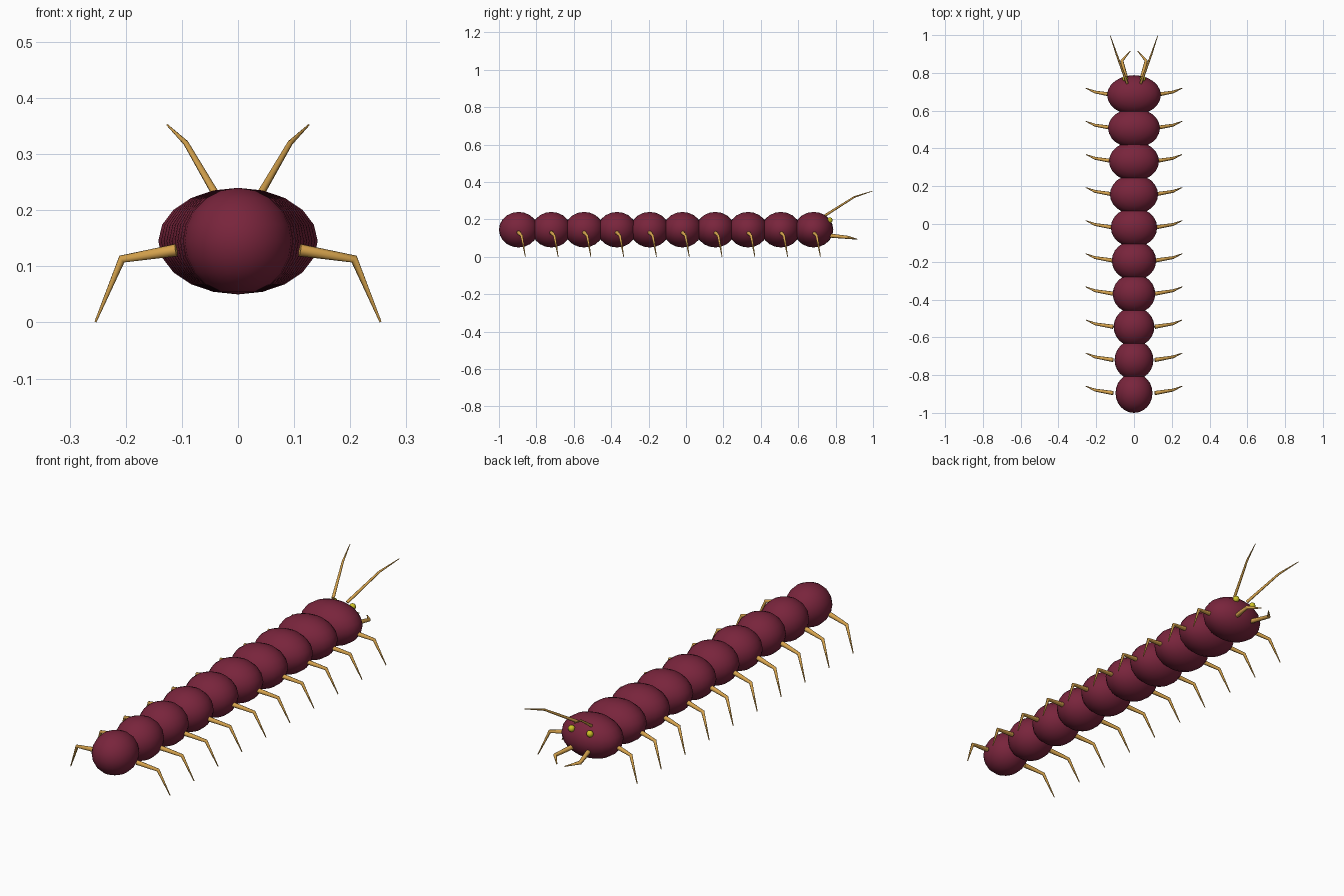
import bpy, bmesh, math
from mathutils import Vector

if "Cube" in bpy.data.objects:
    bpy.data.objects.remove(bpy.data.objects["Cube"])


def material(name, rgb):
    m = bpy.data.materials.new(name)
    m.diffuse_color = (*rgb, 1)
    m.use_nodes = True
    m.node_tree.nodes["Principled BSDF"].inputs["Base Color"].default_value = m.diffuse_color
    return m


MAROON = material("maroon shell", (0.19, 0.018, 0.045))
AMBER = material("amber limb", (0.68, 0.37, 0.075))
YELLOW = material("yellow eye", (0.62, 0.55, 0.02))


def finish(bm, name, mat, angle):
    bmesh.ops.recalc_face_normals(bm, faces=bm.faces)
    me = bpy.data.meshes.new(name)
    bm.to_mesh(me)
    bm.free()
    ob = bpy.data.objects.new(name, me)
    bpy.context.collection.objects.link(ob)
    me.materials.append(mat)
    bpy.ops.object.select_all(action='DESELECT')
    ob.select_set(True)
    bpy.context.view_layer.objects.active = ob
    bpy.ops.object.shade_smooth_by_angle(angle=math.radians(angle))
    return ob


def ellipsoid(name, centre, size, mat, segments=24, rings=10):
    bm = bmesh.new()
    bmesh.ops.create_uvsphere(bm, u_segments=segments, v_segments=rings, radius=1)
    bmesh.ops.scale(bm, vec=size, verts=bm.verts)
    bmesh.ops.translate(bm, vec=centre, verts=bm.verts)
    return finish(bm, name, mat, 60)


def limb(name, points, radii, mat, side, sides=8):
    """Tapered tube through three points, mirrored by side."""
    pts = [Vector((p[0] * side, p[1], p[2])) for p in points]
    bm = bmesh.new()
    rings = []
    for i, p in enumerate(pts):
        a, b = pts[max(i - 1, 0)], pts[min(i + 1, len(pts) - 1)]
        if 0 < i < len(pts) - 1:
            d = (p - a).normalized() + (b - p).normalized()
        else:
            d = b - a
        q = d.to_track_quat('Z', 'Y')
        rings.append([bm.verts.new(p + q @ Vector((
            radii[i] * math.cos(2 * math.pi * k / sides),
            radii[i] * math.sin(2 * math.pi * k / sides), 0))) for k in range(sides)])
    # Consistent vertex pairing: choose the twist with the shortest bridge
    for r in range(1, len(rings)):
        lo = rings[r - 1]
        shift = min(range(sides), key=lambda s: sum(
            (lo[k].co - rings[r][(k + s) % sides].co).length for k in range(sides)))
        rings[r] = rings[r][shift:] + rings[r][:shift]
        hi = rings[r]
        for k in range(sides):
            n = (k + 1) % sides
            bm.faces.new((lo[k], lo[n], hi[n], hi[k]))
    bm.faces.new(rings[0])
    bm.faces.new(rings[-1])
    return finish(bm, name, mat, 50)


# Body segments, widening from the tail to the head, each with a leg pair
COUNT = 10
for i in range(COUNT):
    y = -0.895 + i * 0.1753
    part = "head" if i == COUNT - 1 else f"body_segment_{i + 1}"
    ellipsoid(part, (0, y, 0.145), (0.098 + 0.0049 * i, 0.105, 0.095), MAROON)
    for side, label in ((1, "right"), (-1, "left")):
        limb(f"{label}_leg_{i + 1}",
             [(0.11, y, 0.129), (0.207, y + 0.016, 0.113), (0.254, y + 0.036, 0.001)],
             (0.011, 0.0075, 0.002), AMBER, side)

# Head parts
for side, label in ((1, "right"), (-1, "left")):
    limb(f"{label}_antenna",
         [(0.036, 0.745, 0.222), (0.093, 0.9, 0.32), (0.126, 0.998, 0.352)],
         (0.007, 0.0048, 0.0015), AMBER, side)
    limb(f"{label}_mandible",
         [(0.04, 0.765, 0.114), (0.064, 0.865, 0.104), (0.02, 0.915, 0.094)],
         (0.011, 0.0085, 0.002), AMBER, side)
    ellipsoid(f"{label}_eye", (0.047 * side, 0.769, 0.196), (0.015,) * 3, YELLOW, 12, 8)
